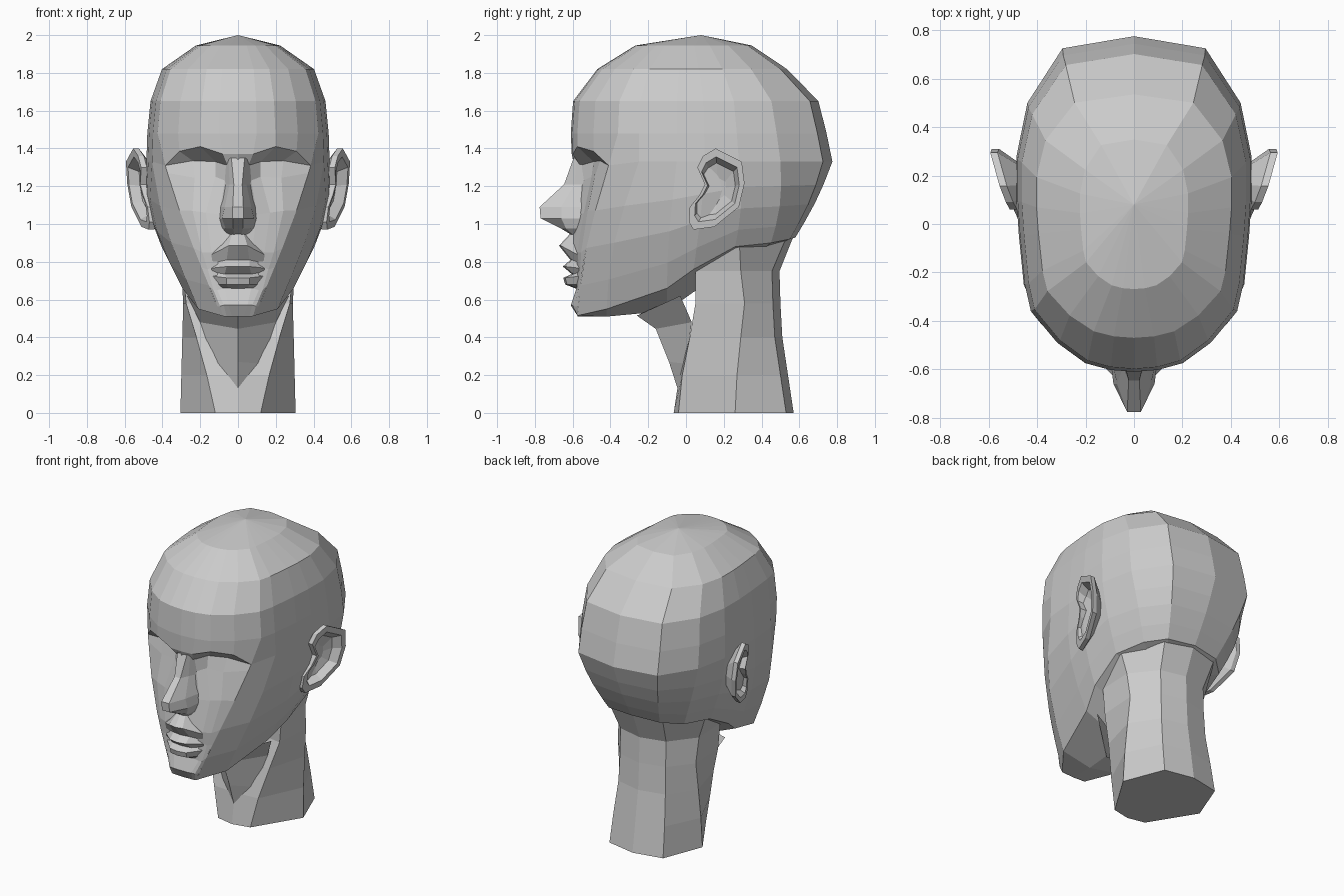
import bpy, bmesh, math
from mathutils import Vector


def loft(name, rows, closed=False, cap=False, ref=(0, 0.1, 0.9)):
    """Skin rows of points into flat quads on the +x half, then mirror."""
    bm = bmesh.new()
    grid = [[bm.verts.new(p) for p in row] for row in rows]
    n = len(grid[0])
    for a, b in zip(grid, grid[1:]):
        for i in range(n if closed else n - 1):
            j = (i + 1) % n
            bm.faces.new((a[i], a[j], b[j], b[i]))
    if cap:
        bm.faces.new(grid[0])
    bmesh.ops.remove_doubles(bm, verts=bm.verts, dist=0.0005)
    bmesh.ops.recalc_face_normals(bm, faces=bm.faces)
    c = Vector(ref)
    if sum(f.normal.dot(f.calc_center_median() - c) * f.calc_area() for f in bm.faces) < 0:
        bmesh.ops.reverse_faces(bm, faces=bm.faces)
    mesh = bpy.data.meshes.new(name)
    bm.to_mesh(mesh)
    bm.free()
    obj = bpy.data.objects.new(name, mesh)
    bpy.context.collection.objects.link(obj)
    obj.modifiers.new("Mirror", 'MIRROR')
    return obj


# Shared outlines: brow ridge, ear-level ring and jaw line (front to back)
brow = [(0, -.605, 1.37), (.08, -.6, 1.37), (.2, -.575, 1.41), (.31, -.49, 1.385), (.385, -.41, 1.31)]
ring = [(.385, -.41, 1.31)] + [(x, y, 1.33) for x, y in (
    (.455, -.25), (.475, -.05), (.485, .1), (.485, .28), (.44, .5), (.295, .725), (0, .775))]
jaw = [(.09, -.575, .515), (.21, -.42, .55), (.295, -.1, .66), (.345, .04, .76),
       (.36, .26, .88), (.30, .45, .90), (.19, .55, .92), (0, .58, .93)]
bulge = [.03, .05, .055, .05, .04, .03, .02, .015]

# Cranium: one outline scaled up to the crown
outline = [(0, -.61), (.1, -.602), (.2, -.575), (.32, -.49), (.43, -.36)] + [p[:2] for p in ring[1:]]
rows = [brow + ring[1:]]
for z, sx, front, back in ((1.48, .99, 1, .96), (1.65, .955, .98, .905),
                           (1.82, .83, .77, .69), (1.945, .46, .44, .45)):
    rows.append([(x * sx, y * (front if y < 0 else back), z) for x, y in outline])
rows.append([(0, .08, 2.0)] * len(outline))
loft("cranium", rows)


# Sides: blend from ear level to the jaw line, then close underneath
def side(i, t):
    p = Vector(ring[i]).lerp(Vector(jaw[i]), t)
    out = Vector((p.x, p.y, 0)).normalized()
    return p + out * bulge[i] * math.sin(math.pi * t)


rows = [[side(i, t) for i in range(8)] for t in (0, .3, .55, .8, 1)]
rows.append([(0, min(y, .3), max(.51, z - .12)) for x, y, z in jaw])
loft("cheeks_and_jaw", rows)

# Face mask: eye sockets, cheek planes and chin, ending on the cheek line
eyes = [
    (0, [(0, -.59, 1.3), (.055, -.56, 1.31), (.12, -.49, 1.33), (.24, -.455, 1.335)]),
    (.05, [(0, -.6, 1.25), (.07, -.54, 1.23), (.12, -.5, 1.25), (.23, -.485, 1.245)]),
    (.3, [(0, -.59, 1.05), (.1, -.555, 1.05), (.17, -.54, 1.06), (.24, -.52, 1.07)])]
mouth_area = [
    (.55, [(0, -.6, .92), (.08, -.595, .9), (.14, -.575, .85), (.19, -.555, .85)]),
    (.68, [(0, -.59, .77), (.09, -.58, .77), (.14, -.565, .77), (.16, -.56, .76)]),
    (.8, [(0, -.58, .66), (.07, -.58, .66), (.11, -.575, .65), (.13, -.57, .65)])]
chin = [
    (.94, [(0, -.61, .57), (.05, -.61, .57), (.075, -.605, .57), (.095, -.595, .565)]),
    (1, [(0, -.572, .51), (.03, -.572, .51), (.06, -.572, .51), (.08, -.573, .512)])]
loft("face", [brow] + [pts + [side(0, t)] for t, pts in eyes + mouth_area + chin])

# Nose: z and y of ridge, ridge half-width, wing point, base point
rows = []
for z, y, w, wx, wy, bx, by in (
        (1.35, -.595, .035, .05, -.58, .06, -.56),
        (1.21, -.645, .022, .045, -.59, .08, -.52),
        (1.09, -.775, .028, .07, -.66, .095, -.54),
        (1.03, -.77, .028, .085, -.66, .1, -.54),
        (.975, -.66, .025, .065, -.635, .085, -.56),
        (.945, -.61, .02, .04, -.6, .06, -.57)):
    rows.append([(0, y, z), (w, y, z), (wx, wy, z), (bx, by, z)])
loft("nose", rows, ref=(0, -.5, 1.1))

# Lips: z, y and half-width of the middle, then the corner point
rows = []
for z, y, w, cx, cy, cz in (
        (.95, -.612, .03, .08, -.57, .92),
        (.885, -.672, .05, .155, -.56, .83),
        (.81, -.612, .06, .15, -.555, .79),
        (.775, -.652, .06, .155, -.55, .765),
        (.735, -.605, .07, .155, -.55, .75),
        (.715, -.65, .06, .145, -.555, .725),
        (.68, -.64, .06, .115, -.56, .68),
        (.655, -.575, .05, .09, -.56, .655)):
    rows.append([(0, y, z), (w, y + .01, z), (cx, cy, cz)])
loft("lips", rows, ref=(0, -.5, .77))

# Neck: stacked half rings, front to back
rows = []
for z, ring_pts in (
        (0, ((0, -.065), (.12, -.04), (.305, .26), (.2, .53), (0, .57))),
        (.2, ((0, -.035), (.165, -.02), (.30, .27), (.19, .5), (0, .54))),
        (.4, ((0, .02), (.22, .02), (.295, .29), (.175, .47), (0, .51))),
        (.58, ((0, .1), (.275, .05), (.29, .31), (.17, .46), (0, .5))),
        (.75, ((0, .1), (.29, .05), (.3, .29), (.17, .455), (0, .495))),
        (.95, ((0, .1), (.34, .08), (.36, .28), (.2, .54), (0, .575)))):
    rows.append([(x, y, z) for x, y in ring_pts])
loft("neck", rows, cap=True, ref=(0, .25, .45))

# Throat wedge between the neck muscles
loft("throat", [
    [(0, -.045, .13), (0, -.045, .13)],
    [(0, -.09, .27), (.125, .0, .26)],
    [(0, -.16, .445), (.2, .03, .48)],
    [(0, -.26, .515), (.27, -.03, .62)]])

# Ears: side outline (y, z) repeated as bowl, rim and root loops
ear = [(.09, 1.36), (.157, 1.4), (.295, 1.33), (.31, 1.215), (.28, 1.09), (.15, .985), (.04, .97),
       (.015, 1.01), (.02, 1.09), (.07, 1.15), (.1, 1.21), (.06, 1.3)]
rows = []
for scale, dx in ((.3, -.065), (.65, -.05), (.8, 0), (1, 0), (1, -.03), (.6, -.09)):
    loop = []
    for y, z in ear:
        y, z = .17 + (y - .17) * scale, 1.18 + (z - 1.18) * scale
        loop.append((.46 + .33 * y + .1 * (z - .97) + dx, y, z))
    rows.append(loop)
loft("ears", rows, closed=True, cap=True, ref=(.5, .17, 1.17))
